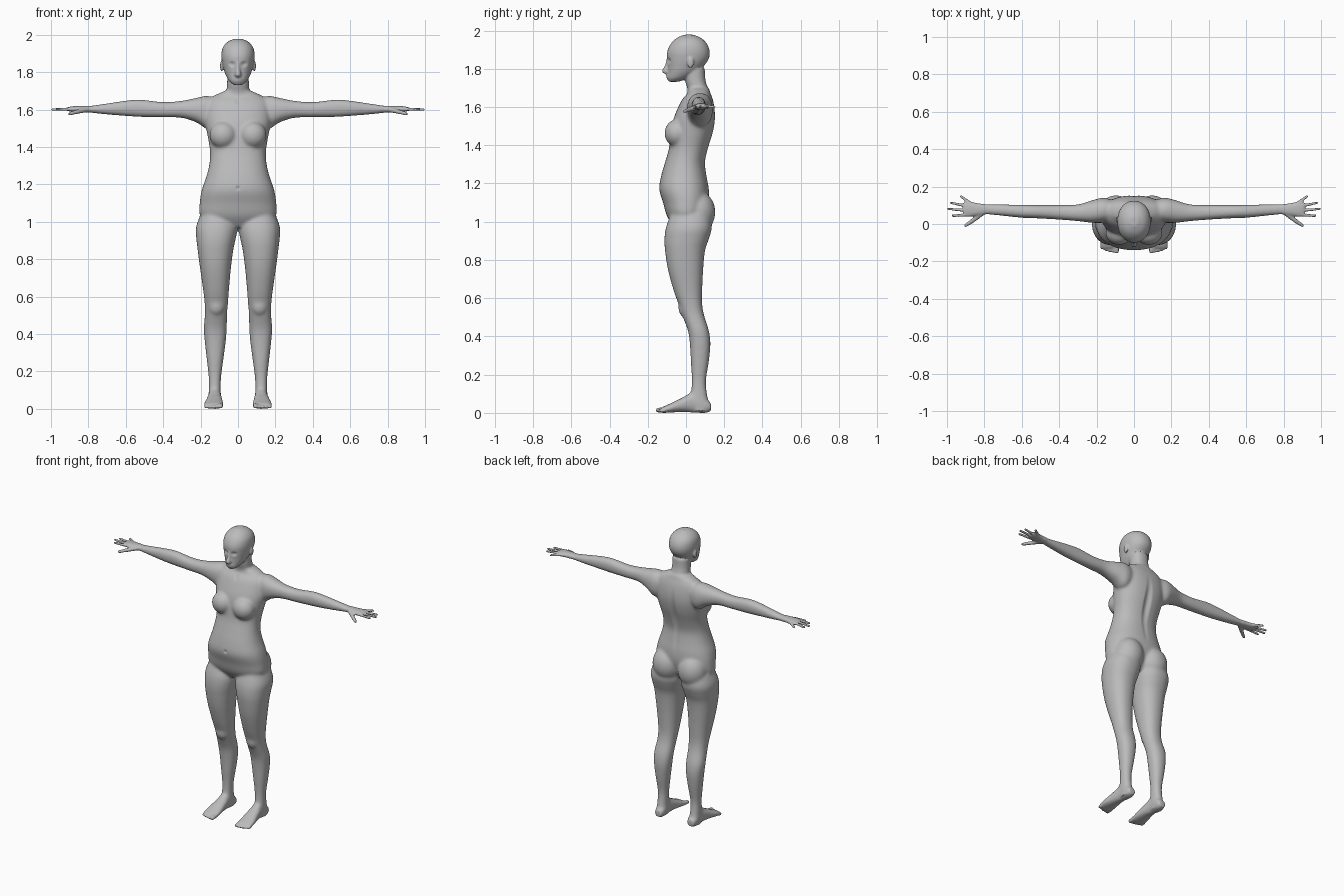
import bpy
import bmesh
from math import cos, sin, pi, copysign
from mathutils import Vector, Matrix

CM = 0.01          # part sizes below are in hundredths of a unit
VOXEL = 0.0055

if "Cube" in bpy.data.objects:
    bpy.data.objects.remove(bpy.data.objects["Cube"])

bm = bmesh.new()


def spline(rows, steps=4):
    """Smoothly interpolate the rows of a loft."""
    rows = [Vector(r) for r in rows]
    out = []
    for i in range(len(rows) - 1):
        b, c = rows[i], rows[i + 1]
        a, d = rows[max(i - 1, 0)], rows[min(i + 2, len(rows) - 1)]
        for k in range(steps):
            t = k / steps
            out.append(b + ((c - a) * t + (a * 2 - b * 5 + c * 4 - d) * t ** 2
                            + (b * 3 - a - c * 3 + d) * t ** 3) / 2)
    return out + [rows[-1]]


def loft(axis, rows, power=2.25, sides=36):
    """Closed tube along an axis; row = place, low u, high u, low v, high v."""
    order = {"X": (2, 0, 1), "Y": (0, 2, 1), "Z": (0, 1, 2)}[axis]
    rings = []
    for t, u0, u1, v0, v1 in spline(rows):
        ring = []
        for k in range(sides):
            c, s = cos(2 * pi * k / sides), sin(2 * pi * k / sides)
            u = (u0 + u1) / 2 + (u1 - u0) / 2 * copysign(abs(c) ** (2 / power), c)
            v = (v0 + v1) / 2 + (v1 - v0) / 2 * copysign(abs(s) ** (2 / power), s)
            uvt = (u, v, t)
            ring.append(bm.verts.new([uvt[n] * CM for n in order]))
        rings.append(ring)
    for a, b in zip(rings, rings[1:]):
        for k in range(sides):
            n = (k + 1) % sides
            bm.faces.new((a[k], a[n], b[n], b[k]))
    bm.faces.new(rings[0][::-1])
    bm.faces.new(rings[-1])


def mirrored(rows):
    """Rows for a centred loft: place, half width, front, back."""
    return [(t, -w, w, f, b) for t, w, f, b in rows]


def ball(centre, radii):
    m = Matrix.Translation(Vector(centre) * CM) @ Matrix.Diagonal((*[r * CM for r in radii], 1))
    bmesh.ops.create_uvsphere(bm, u_segments=24, v_segments=16, radius=1, matrix=m)


def finger(points, r0, r1, beads=12):
    """Tapered rounded digit through the points."""
    path = spline(points, beads)
    for i, p in enumerate(path):
        r = r0 + (r1 - r0) * i / (len(path) - 1)
        ball(p, (r, r, r))


# Leg
loft("Z", [
    (104, 3, 20, -8, 12), (97, .4, 22.5, -10.5, 13.5), (91, 1.2, 22.3, -11.3, 12),
    (85, 2.5, 21.6, -11, 10), (75, 3.8, 20.3, -9.5, 9), (64, 4.8, 18.7, -6.5, 8.5),
    (57, 5.3, 17.9, -4, 8.5), (51, 5.8, 17.7, -2, 9.5), (43, 6, 18.3, 1, 12),
    (36, 6.5, 17.8, 2, 12.8), (27, 7.7, 16.8, 2.5, 12), (17, 9, 15.7, 3, 10.5),
    (10, 9.2, 15.7, 2.5, 11), (5, 9, 15.8, 2, 12), (1, 9.4, 15.5, 3, 12.3)])
ball((11.5, -1, 55), (4.2, 3, 5))

# Foot and toes
loft("Y", [
    (13, 10, 14.5, 1, 5), (10, 9, 15.6, 0, 8), (4, 9, 15.8, .2, 11),
    (-2, 8.4, 16.8, .5, 8), (-8, 7.9, 18, .2, 5), (-12, 8, 18, 0, 3.2),
    (-13, 8.6, 17.4, .3, 2.4)])
for i in range(5):
    r = 1.4 if i == 0 else 1.05
    x = 9.3 + 1.95 * i
    finger([(x, -11, r + .4), (x, -14.6 + .12 * i * i, r)], r, r * .9, 6)

# Arm
loft("X", [
    (9, 2, 12, 153, 165), (16, .8, 14, 149.5, 167.3), (22, .6, 12.8, 153, 166.3),
    (30, 1.5, 10.5, 155.5, 164.7), (40, 2.3, 10.2, 155.8, 164), (52, 3, 10.2, 156, 165.3),
    (60, 3.3, 10.3, 156.5, 164.8), (70, 4.3, 10.5, 157.3, 163.3),
    (80, 5.2, 10.6, 158.4, 161.8)])

# Hand, fingers and thumb
loft("X", [
    (77, 5.2, 10.6, 158.2, 162), (83, 4.6, 11, 158.5, 162), (88, 3.9, 12, 158.7, 161.8),
    (91, 4.5, 11.6, 159.2, 161.3)])
for knuckle, tip, reach in ((4.9, 4.5, 97), (7, 8.1, 99.3), (9.2, 11.3, 97.8), (11, 14.8, 92.5)):
    finger([(87.5, knuckle, 160.3), (reach, tip, 160)], 1.05, .75)
finger([(81, 6, 160), (86, 2, 158.8), (90, -.8, 157.7)], 1.5, .9, 8)

# Breast, buttock, ear and eye
ball((7.9, -4.6, 146.3), (7.4, 6.7, 7.3))
ball((9.6, 6.3, 105), (9.6, 9.1, 11))
ball((8.7, 2.4, 183.3), (.9, 1.7, 3))
ball((3.2, -8, 183.8), (1.5, 1.3, 1.1))

# Copy the side parts to the other half
copy = bmesh.ops.duplicate(bm, geom=bm.verts[:] + bm.edges[:] + bm.faces[:])["geom"]
bmesh.ops.scale(bm, vec=(-1, 1, 1), verts=[g for g in copy if isinstance(g, bmesh.types.BMVert)])

# Torso
loft("Z", mirrored([
    (97, 11, -6, 7), (103, 20, -10, 10), (110, 20.5, -12, 12), (117, 19.4, -14, 12),
    (124, 17, -13, 10.8), (131, 15.3, -11, 10), (138, 15, -9, 11.5), (146, 16.3, -8, 14),
    (153, 17.6, -6.8, 15.2), (159, 17.5, -4.5, 15), (164, 16.5, -2, 14),
    (167.3, 13, .8, 12.8), (170, 7, 1, 12)]))

# Neck and head
loft("Z", mirrored([
    (163, 8, 1, 12.5), (169, 6.3, .8, 11.6), (174, 5.8, -.5, 10.2), (180, 5.8, -1, 9.8)]))
loft("Z", mirrored([
    (173.2, 2.2, -9, -4), (175, 4.5, -9.8, 1), (178, 6.4, -9.6, 6), (181, 7.5, -9.6, 9),
    (185, 8.5, -9.9, 11.8), (189, 8.9, -9.8, 12.4), (193, 8.2, -8, 11),
    (196, 5.8, -5, 8), (197.8, 2.2, -1, 4)]), 2.15)

# Nose and lips
loft("Z", mirrored([
    (186, .9, -10, -7), (182, 1.1, -11, -7), (178.6, 1.8, -12.6, -7), (177.3, 1.3, -11, -7)]), 2)
ball((0, -9.2, 176.4), (2.4, 1.2, .6))
ball((0, -9.1, 175.3), (2.1, 1.2, .6))

# Fuse every part into one skin
bmesh.ops.recalc_face_normals(bm, faces=bm.faces[:])
mesh = bpy.data.meshes.new("body_parts")
bm.to_mesh(mesh)
bm.free()
body = bpy.data.objects.new("body", mesh)
bpy.context.collection.objects.link(body)
fuse = body.modifiers.new("fuse", "REMESH")
fuse.mode = "VOXEL"
fuse.voxel_size = VOXEL
graph = bpy.context.evaluated_depsgraph_get()
skin = bpy.data.meshes.new_from_object(body.evaluated_get(graph))
body.modifiers.clear()
body.data = skin
skin.name = "body_skin"

# Soften the joins, more on the body than on face, hands and feet
bm = bmesh.new()
bm.from_mesh(skin)


def soften(verts, rounds):
    for _ in range(rounds):
        bmesh.ops.smooth_vert(bm, verts=verts, factor=.5,
                              use_axis_x=True, use_axis_y=True, use_axis_z=True)


soften([v for v in bm.verts if abs(v.co.x) < .8 and .07 < v.co.z < 1.71], 16)
soften(bm.verts[:], 2)


def dent(centre, radii, push):
    """Press the skin along y around a point, alike on both sides."""
    for v in bm.verts:
        p = (abs(v.co.x), v.co.y, v.co.z)
        d = sum(((a - c * CM) / (r * CM)) ** 2 for a, c, r in zip(p, centre, radii))
        if d < 1:
            v.co.y += push * CM * (1 - d) ** 2


dent((3.2, -9, 184.2), (2.6, 4, 2), .9)        # eye sockets
dent((0, 14, 138), (3.5, 7, 26), -1.4)         # spine groove
dent((0, -13, 118), (1.4, 4, 1.6), .8)         # navel
dent((0, -3, 165), (2, 4, 3), .7)              # throat hollow

# Stand the figure on the ground
low = min(v.co.z for v in bm.verts)
bmesh.ops.translate(bm, verts=bm.verts[:], vec=(0, 0, -low))
bm.to_mesh(skin)
bm.free()

# One plain colour
grey = bpy.data.materials.new("plain_grey")
grey.use_nodes = True
colour = (.5, .5, .5, 1)
grey.diffuse_color = colour
grey.node_tree.nodes["Principled BSDF"].inputs["Base Color"].default_value = colour
skin.materials.clear()
skin.materials.append(grey)

bpy.context.view_layer.objects.active = body
body.select_set(True)
bpy.ops.object.shade_smooth_by_angle(angle=pi / 4)
